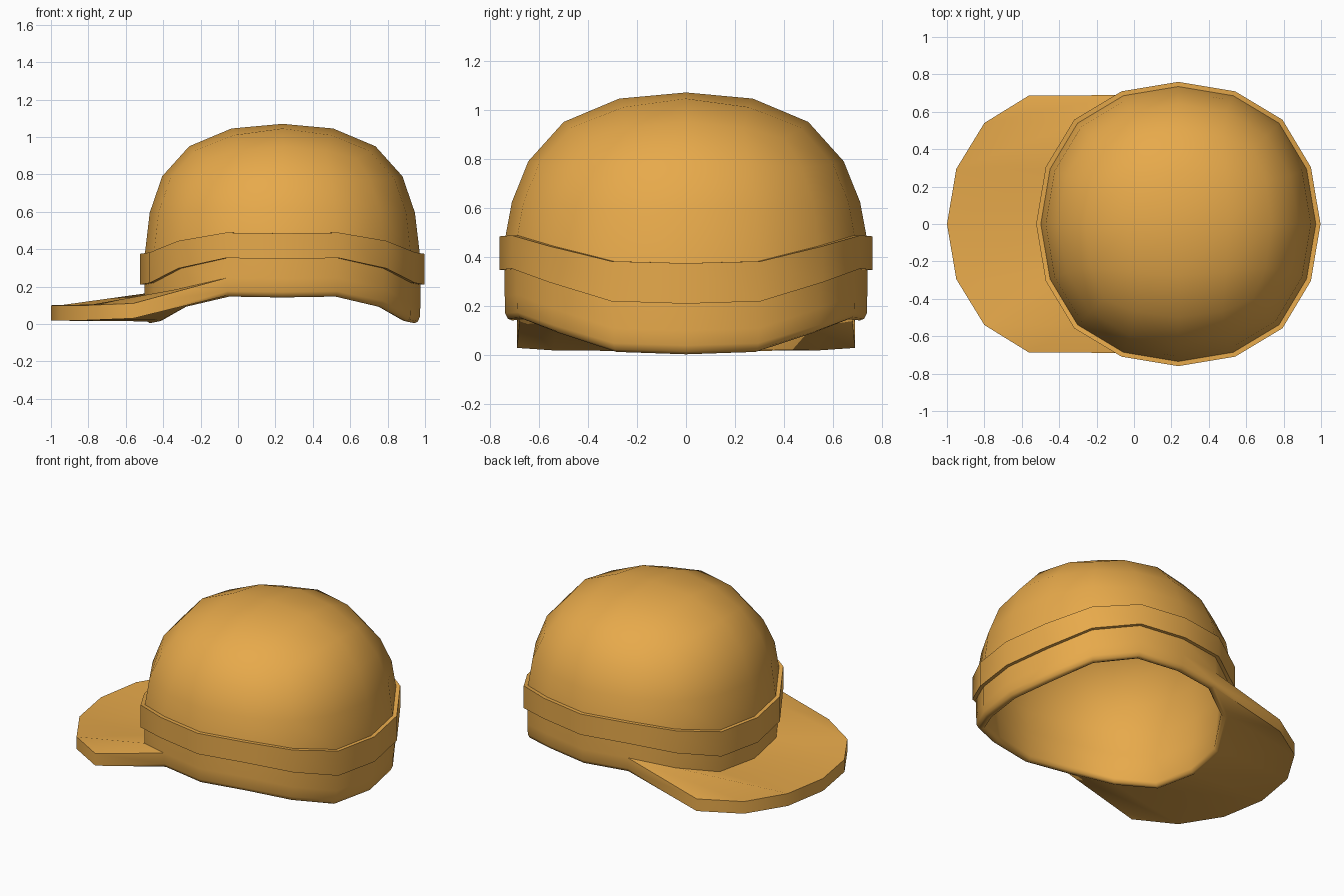
import bpy, bmesh, math

if "Cube" in bpy.data.objects:
    bpy.data.objects.remove(bpy.data.objects["Cube"])

CX, N = 0.237, 16
SADDLE = [0.0, 0.010, 0.090, 0.147, 0.142]   # rise of the hem, ends to sides
# Rounded-square plan: one quarter, then completed by symmetry
PLAN = [(1, 0), (0.933, 0.40), (0.733, 0.733), (0.40, 0.933)]
PLAN += [(-y, x) for x, y in PLAN]
PLAN += [(-x, -y) for x, y in PLAN]
# Perimeter of the 4 x 4 top patch, in the same order as the plan
EDGE = [(2, 0), (2, 1), (2, 2), (1, 2)]
EDGE += [(-b, a) for a, b in EDGE]
EDGE += [(-a, -b) for a, b in EDGE]
# Top patch: (larger offset, smaller offset, drop) by grid distance
PATCH = {(0, 0): (0, 0, 0), (1, 0): (0.272, 0, 0.025), (1, 1): (0.256, 0.256, 0.06),
         (2, 0): (0.498, 0, 0.12), (2, 1): (0.467, 0.236, 0.144),
         (2, 2): (0.40, 0.40, 0.188)}
BRIM = range(5, 12)                          # plan columns that carry the brim

mat = bpy.data.materials.new("ochre")
mat.diffuse_color = (0.80, 0.40, 0.07, 1)
mat.use_nodes = True
mat.node_tree.nodes["Principled BSDF"].inputs["Base Color"].default_value = mat.diffuse_color
bm = bmesh.new()


def saddle(i):
    k = i % 8
    return SADDLE[min(k, 8 - k)]


def ring(r, z, w, sag=0.0):
    """Ring of 16; w scales the saddle, sag lowers the corners."""
    return [bm.verts.new((CX + r * x, r * y,
                          z + w * saddle(i) - sag * (0, 0.5, 1, 0.5)[i % 4]))
            for i, (x, y) in enumerate(PLAN)]


def bridge(rings, skip=()):
    for a, b in zip(rings, rings[1:]):
        for i in range(N):
            if i not in skip:
                j = (i + 1) % N
                bm.faces.new((a[i], a[j], b[j], b[i]))


def top_patch(scale, z):
    """Domed grid; returns its perimeter ring."""
    grid = {}
    for a in range(-2, 3):
        for b in range(-2, 3):
            big, small, drop = PATCH[max(abs(a), abs(b)), min(abs(a), abs(b))]
            x, y = (big, small) if abs(a) >= abs(b) else (small, big)
            grid[a, b] = bm.verts.new((CX + scale * math.copysign(x, a),
                                       scale * math.copysign(y, b), z - drop))
    for a in range(-2, 2):
        for b in range(-2, 2):
            bm.faces.new((grid[a, b], grid[a + 1, b], grid[a + 1, b + 1], grid[a, b + 1]))
    return [grid[e] for e in EDGE]


# Outer shell with the raised band
outside = [top_patch(1, 1.07)] + [ring(*p) for p in [
    (0.642, 0.79, 0, 0.025), (0.709, 0.595, 0.2), (0.735, 0.375, 0.77),
    (0.76, 0.375, 0.77), (0.76, 0.21, 0.97), (0.738, 0.21, 0.97), (0.738, 0.10, 1)]]
bridge(outside)

# Hem, left open where the brim grows out
hem = [outside[-1], ring(0.736, 0.04, 0.92), ring(0.725, 0.014, 0.95)]
bridge(hem, skip=BRIM[:-1])

# Rolled lip and inner shell
inside = [hem[-1]] + [ring(*p) for p in [
    (0.708, 0.004, 0.97), (0.69, 0.009, 0.98), (0.68, 0.03, 1), (0.697, 0.21, 0.95),
    (0.706, 0.375, 0.75), (0.682, 0.585, 0.2), (0.616, 0.775, 0, 0.025)]]
bridge(inside + [top_patch(0.955, 1.045)])

# Brim: curved plate reaching from the hem to the outer rim
half = [(-0.56, 0.688, 0.11, 0.03), (-0.80, 0.54, 0.10, 0.02), (-0.95, 0.295, 0.10, 0.018)]
outer = half + [(-1.0, 0, 0.10, 0.018)] + [(x, -y, t, b) for x, y, t, b in half[::-1]]
columns = [(hem[0][i], bm.verts.new((x, y, t)), bm.verts.new((x, y, b)), hem[2][i])
           for i, (x, y, t, b) in zip(BRIM, outer)]
for c, d in zip(columns, columns[1:]):
    for k in range(3):
        bm.faces.new((c[k], c[k + 1], d[k + 1], d[k]))
for i, c in ((BRIM[0], columns[0]), (BRIM[-1], columns[-1])):
    bm.faces.new((c[0], c[1], hem[1][i]))
    bm.faces.new((hem[1][i], c[1], c[2]))
    bm.faces.new((hem[1][i], c[2], c[3]))

bmesh.ops.recalc_face_normals(bm, faces=bm.faces)
mesh = bpy.data.meshes.new("cap")
bm.to_mesh(mesh)
bm.free()
mesh.materials.append(mat)
cap = bpy.data.objects.new("cap", mesh)
bpy.context.collection.objects.link(cap)
cap.select_set(True)
bpy.context.view_layer.objects.active = cap
bpy.ops.object.shade_smooth_by_angle(angle=math.radians(58))
